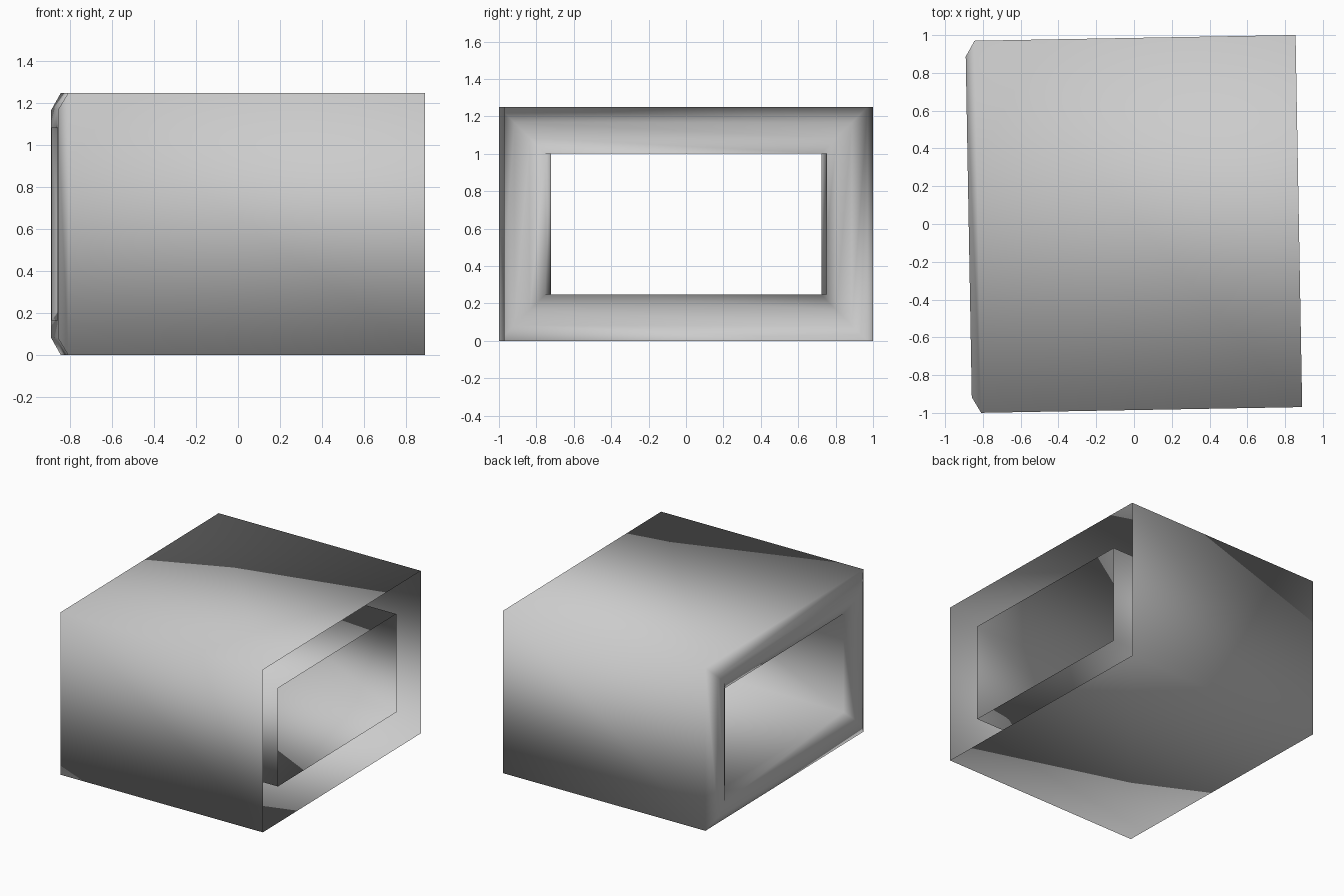
import bpy
import bmesh
import math

cube = bpy.data.objects.get("Cube")
if cube:
    bpy.data.objects.remove(cube, do_unlink=True)

HALF_WIDTH = 0.985
HEIGHT = 1.25

# Wall profile as (position along the sleeve, inset from the outside):
# outer wall, chamfered lip at the closed end, inner wall back to the open end
PROFILE = [(0.873, 0), (-0.827, 0), (-0.875, 0.083),
           (-0.875, 0.165), (-0.827, 0.247), (0.833, 0.247)]


def ring(bm, x, inset):
    """Rectangular loop of four corners around the sleeve axis."""
    w, low, high = HALF_WIDTH - inset, inset, HEIGHT - inset
    corners = [(-w, low), (w, low), (w, high), (-w, high)]
    return [bm.verts.new((x, y, z)) for y, z in corners]


# Sleeve shell: rectangular loops joined one after the other
bm = bmesh.new()
rings = [ring(bm, x, inset) for x, inset in PROFILE]
for a, b in zip(rings, rings[1:]):
    for i in range(4):
        j = (i + 1) % 4
        face = bm.faces.new((b[i], b[j], a[j], a[i]))
        face.smooth = True

mesh = bpy.data.meshes.new("rectangular_sleeve")
bm.to_mesh(mesh)
bm.free()

sleeve = bpy.data.objects.new("rectangular_sleeve", mesh)
sleeve.rotation_euler.z = math.radians(1.02)
bpy.context.collection.objects.link(sleeve)

# Plain grey finish
grey = bpy.data.materials.new("plain_grey")
grey.use_nodes = True
colour = (0.6, 0.6, 0.6, 1)
grey.diffuse_color = colour
grey.node_tree.nodes["Principled BSDF"].inputs["Base Color"].default_value = colour
mesh.materials.append(grey)
